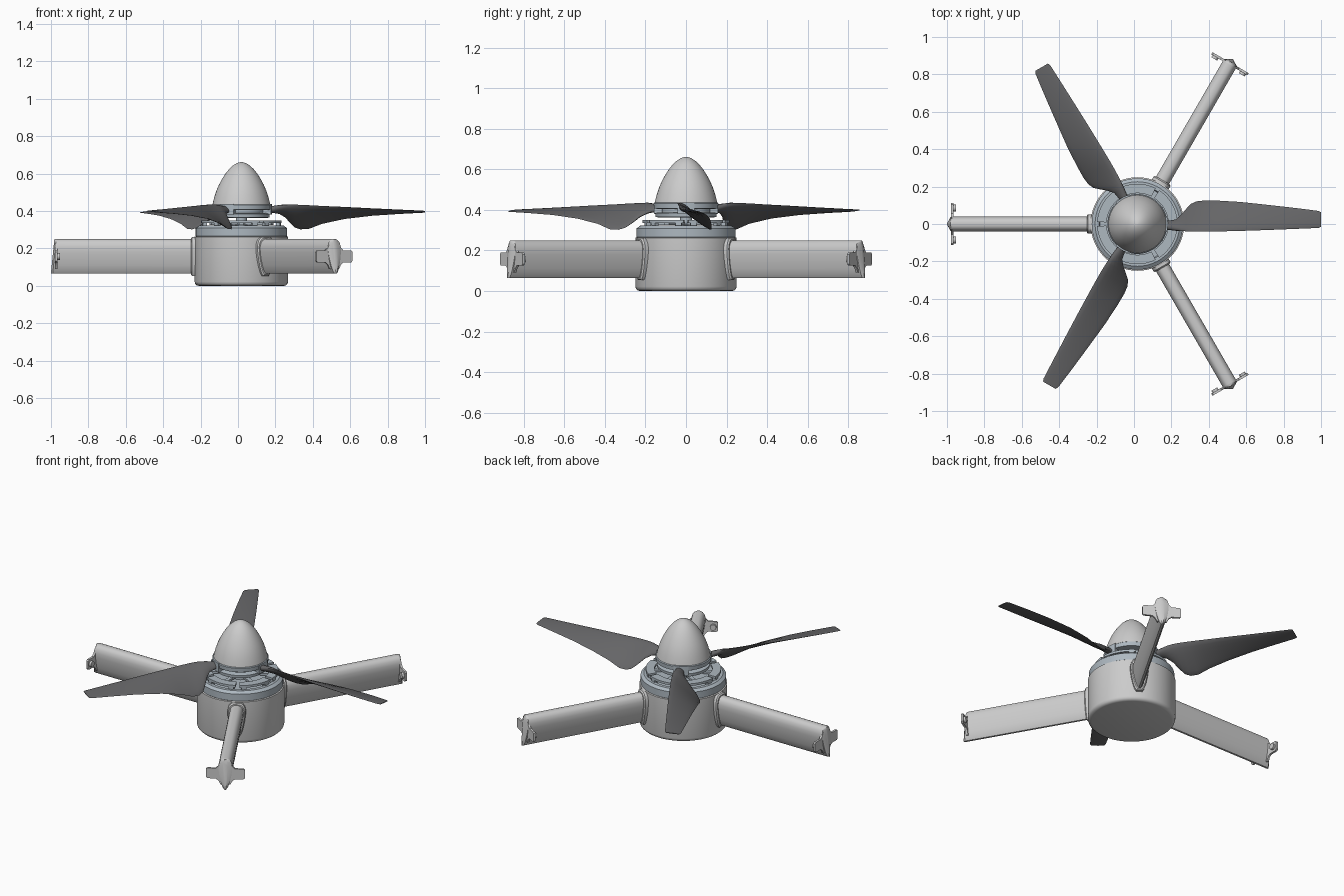
import bpy, bmesh, math
from mathutils import Matrix, Vector

if "Cube" in bpy.data.objects:
    bpy.data.objects.remove(bpy.data.objects["Cube"])

CX = 0.018  # hub axis offset in x


def material(name, c):
    m = bpy.data.materials.new(name)
    m.diffuse_color = (*c, 1)
    m.use_nodes = True
    m.node_tree.nodes["Principled BSDF"].inputs["Base Color"].default_value = m.diffuse_color
    return m


METAL = material("motor_metal", (0.42, 0.48, 0.53))
DARK = material("blade_carbon", (0.13, 0.13, 0.135))


def finish(bm, name, mat=None, ang=0.0, angle=35):
    """Turn bmesh into a smooth-shaded object rotated about the hub axis."""
    bmesh.ops.recalc_face_normals(bm, faces=bm.faces)
    bm.transform(Matrix.Translation((CX, 0, 0)) @ Matrix.Rotation(math.radians(ang), 4, 'Z'))
    me = bpy.data.meshes.new(name)
    bm.to_mesh(me)
    bm.free()
    ob = bpy.data.objects.new(name, me)
    bpy.context.collection.objects.link(ob)
    if mat:
        me.materials.append(mat)
    bpy.ops.object.select_all(action='DESELECT')
    ob.select_set(True)
    bpy.context.view_layer.objects.active = ob
    bpy.ops.object.shade_smooth_by_angle(angle=math.radians(angle))
    return ob


def loft(bm, rings):
    """Skin equal-length closed rings and cap both ends."""
    vs = [[bm.verts.new(p) for p in r] for r in rings]
    n = len(vs[0])
    for a, b in zip(vs, vs[1:]):
        for i in range(n):
            bm.faces.new((a[i], a[(i + 1) % n], b[(i + 1) % n], b[i]))
    bm.faces.new(vs[0])
    bm.faces.new(vs[-1])


def lathe(name, profile, mat=None, n=64):
    bm = bmesh.new()
    loft(bm, [[(r * math.cos(2 * math.pi * i / n), r * math.sin(2 * math.pi * i / n), z)
               for i in range(n)] for r, z in profile])
    return finish(bm, name, mat)


def arc_block(bm, r0, r1, z0, z1, half, n=8):
    """Curved block centred on +x."""
    rings = []
    for i in range(n + 1):
        a = math.radians(-half + 2 * half * i / n)
        c, s = math.cos(a), math.sin(a)
        rings.append([(r * c, r * s, z) for r, z in ((r0, z0), (r1, z0), (r1, z1), (r0, z1))])
    loft(bm, rings)


def box(bm, lo, hi):
    lo, hi = Vector(lo), Vector(hi)
    bmesh.ops.create_cube(bm, size=1, matrix=Matrix.Translation((lo + hi) / 2)
                          @ Matrix.Diagonal((*(hi - lo), 1)))


# Motor housing and the metal ring on top of it
lathe("housing", [(0.228, 0), (0.239, 0.003), (0.247, 0.011), (0.25, 0.022), (0.25, 0.262), (0.244, 0.265)])
lathe("motor_ring", [(0.24, 0.262), (0.244, 0.266), (0.244, 0.309), (0.226, 0.322),
                     (0.205, 0.322), (0.2, 0.312), (0.05, 0.312)], METAL)
lathe("shaft", [(0.055, 0.31), (0.055, 0.325), (0.03, 0.33), (0.03, 0.42)], METAL, 32)

# Slotted rotor: arc plates on short posts, joined by spokes
for k in range(6):
    bm = bmesh.new()
    arc_block(bm, 0.165, 0.215, 0.336, 0.35, 27)
    for s in (-20, 20):
        r = Matrix.Rotation(math.radians(s), 4, 'Z')
        old = set(bm.verts)
        box(bm, (0.19, -0.014, 0.31), (0.212, 0.014, 0.34))
        bmesh.ops.transform(bm, matrix=r, verts=[v for v in bm.verts if v not in old])
    box(bm, (0.03, -0.012, 0.325), (0.19, 0.012, 0.338))
    finish(bm, "rotor_segment", METAL, 60 * k + 30)

# Spinner back plate, hub core, rim and nose cone
lathe("spinner_backplate", [(0.135, 0.362), (0.15, 0.366), (0.152, 0.384), (0.14, 0.388)], METAL)
lathe("hub_core", [(0.12, 0.38), (0.12, 0.43)], METAL)
lathe("spinner_rim", [(0.14, 0.405), (0.158, 0.407), (0.16, 0.432), (0.155, 0.436)], METAL)
lathe("spinner", [(0.155, 0.432), (0.151, 0.45), (0.143, 0.48), (0.133, 0.51), (0.12, 0.54),
                  (0.104, 0.57), (0.085, 0.6), (0.064, 0.626), (0.044, 0.644),
                  (0.026, 0.655), (0.012, 0.66), (0.001, 0.662)])

# Propeller blades: radius, leading y/z, trailing y/z, thickness
SECTIONS = [
    (0.08, -0.028, 0.415, 0.02, 0.395, 0.034),
    (0.17, -0.03, 0.418, 0.018, 0.395, 0.034),
    (0.205, -0.034, 0.428, 0.024, 0.385, 0.032),
    (0.235, -0.037, 0.433, 0.05, 0.366, 0.029),
    (0.26, -0.039, 0.434, 0.08, 0.336, 0.026),
    (0.285, -0.04, 0.434, 0.107, 0.312, 0.024),
    (0.315, -0.041, 0.433, 0.121, 0.302, 0.022),
    (0.36, -0.041, 0.431, 0.126, 0.304, 0.02),
    (0.43, -0.04, 0.427, 0.125, 0.331, 0.018),
    (0.55, -0.037, 0.421, 0.118, 0.357, 0.015),
    (0.7, -0.032, 0.413, 0.102, 0.375, 0.012),
    (0.85, -0.026, 0.406, 0.085, 0.385, 0.009),
    (0.968, -0.021, 0.401, 0.07, 0.391, 0.006),
    (0.982, -0.015, 0.4, 0.062, 0.392, 0.004),
]


def foil(x, y0, z0, y1, z1, t):
    a, b = Vector((x, y0, z0)), Vector((x, y1, z1))
    nrm = Vector((0, z0 - z1, y1 - y0)).normalized()
    pts = []
    for i in range(16):
        th = 2 * math.pi * i / 16
        u = (1 - math.cos(th)) / 2
        taper = 1.25 - 0.5 * u                    # thicker leading edge
        pts.append(a.lerp(b, u) + nrm * (t / 2 * math.sin(th) * taper))
    return pts


for k in range(3):
    bm = bmesh.new()
    loft(bm, [foil(*s) for s in SECTIONS])
    finish(bm, "propeller_blade", DARK, 120 * k, 50)
    # clamp around each blade root
    bm = bmesh.new()
    arc_block(bm, 0.11, 0.163, 0.38, 0.437, 15)
    finish(bm, "blade_clamp", METAL, 120 * k)

# Support arms with a teardrop cross-section: half-width, z
HALF = [(0.012, 0.249), (0.024, 0.243), (0.034, 0.23), (0.04, 0.208), (0.039, 0.18),
        (0.034, 0.145), (0.026, 0.11), (0.016, 0.08), (0.006, 0.065)]
TEAR = HALF + [(-w, z) for w, z in reversed(HALF)]


def tear_ring(r, grow=0.0, slant=0.0, width=1.0):
    return [(r + slant * (0.25 - z), w * width + math.copysign(grow, w),
             0.157 + (z - 0.157) * (1 + grow * 10.5)) for w, z in TEAR]


for ang in (60, 180, 300):
    bm = bmesh.new()
    loft(bm, [tear_ring(0.2), tear_ring(0.985, slant=0.1)])
    finish(bm, "support_arm", None, ang)
    # collar where the arm meets the housing
    bm = bmesh.new()
    loft(bm, [tear_ring(0.21, 0.012), tear_ring(0.263, 0.012), tear_ring(0.27, 0.006)])
    finish(bm, "arm_collar", None, ang)
    # end cap with a raised spine
    bm = bmesh.new()
    loft(bm, [tear_ring(0.982, slant=0.1), tear_ring(0.99, slant=0.1),
              tear_ring(1.0, slant=0.1, width=0.35)])
    finish(bm, "arm_end_cap", None, ang)
    # cross bracket with rounded ends, tapered fillets and mounting pads
    bm = bmesh.new()
    prof = [(0.112, 0.134), (0.112, 0.181), (0.104, 0.189), (0.055, 0.189), (0.04, 0.205), (0.03, 0.225)]
    low = [(0.028, 0.09), (0.04, 0.113), (0.055, 0.125), (0.104, 0.126)]
    right = low + prof
    outline = right + [(-y, z) for y, z in reversed(right)]
    loft(bm, [[(r, y, z) for y, z in outline] for r in (0.983, 0.996)])
    for s in (-1, 1):
        bmesh.ops.create_cone(bm, cap_ends=True, segments=20, radius1=0.018, radius2=0.018, depth=0.014,
                              matrix=Matrix.Translation((0.977, s * 0.085, 0.157))
                              @ Matrix.Rotation(math.pi / 2, 4, 'Y'))
    finish(bm, "end_bracket", None, ang)
